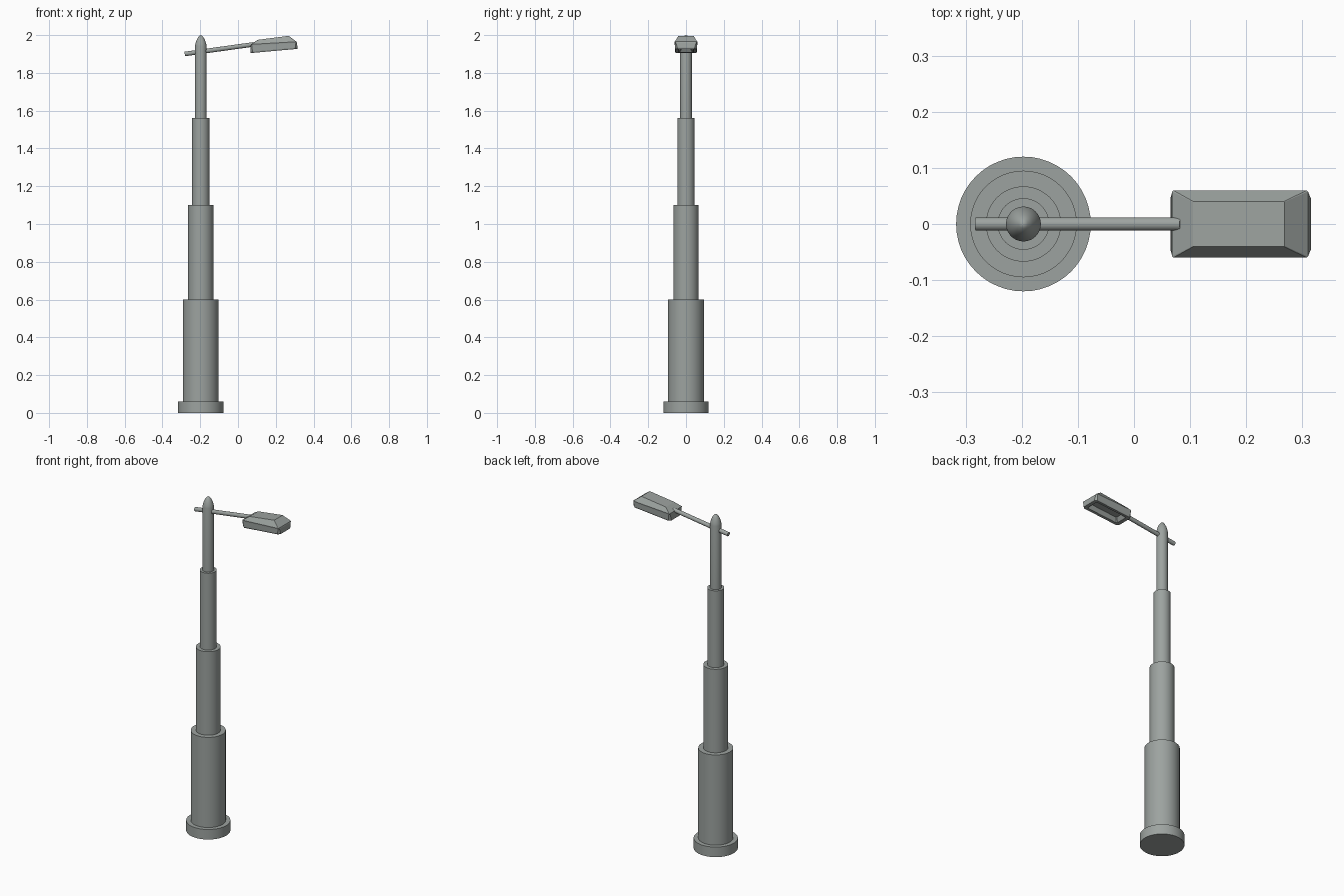
import bpy, bmesh, math
from mathutils import Vector

if "Cube" in bpy.data.objects:
    bpy.data.objects.remove(bpy.data.objects["Cube"])

POLE_X = -0.197

# Dark painted metal
metal = bpy.data.materials.new("dark_grey_metal")
metal.diffuse_color = (0.335, 0.365, 0.35, 1)
metal.use_nodes = True
metal.node_tree.nodes["Principled BSDF"].inputs["Base Color"].default_value = metal.diffuse_color


def finish(name, bm, smooth=True):
    bmesh.ops.recalc_face_normals(bm, faces=bm.faces)
    me = bpy.data.meshes.new(name)
    bm.to_mesh(me)
    bm.free()
    me.materials.append(metal)
    ob = bpy.data.objects.new(name, me)
    bpy.context.collection.objects.link(ob)
    if smooth:
        bpy.ops.object.select_all(action='DESELECT')
        ob.select_set(True)
        bpy.context.view_layer.objects.active = ob
        bpy.ops.object.shade_smooth_by_angle(angle=math.radians(35))
    return ob


def lathe(name, profile, steps=48):
    """Closed solid of revolution about the pole axis."""
    bm = bmesh.new()
    vs = [bm.verts.new((POLE_X + r, 0, z)) for r, z in profile]
    edges = [bm.edges.new(p) for p in zip(vs, vs[1:])]
    bmesh.ops.spin(bm, geom=vs + edges, cent=(POLE_X, 0, 0), axis=(0, 0, 1),
                   angle=2 * math.pi, steps=steps, use_merge=True)
    bmesh.ops.remove_doubles(bm, verts=bm.verts, dist=1e-5)
    return finish(name, bm)


# Base and telescoping pole sections
sections = [("base_plate", 0.12, 0, 0.06), ("lower_pole", 0.095, 0.06, 0.60),
            ("middle_pole", 0.067, 0.60, 1.10), ("upper_pole", 0.046, 1.10, 1.56)]
for name, r, z0, z1 in sections:
    lathe(name, [(0, z0), (r, z0), (r, z1), (0, z1)])

# Thin top section with pointed dome
lathe("top_pole", [(0, 1.56), (0.031, 1.56), (0.031, 1.94), (0.029, 1.952), (0.024, 1.969),
                   (0.017, 1.984), (0.008, 1.996), (0, 2.0)])

# Slanted arm passing through the pole
a, b = Vector((-0.282, 0, 1.90)), Vector((0.083, 0, 1.951))
bpy.ops.mesh.primitive_cylinder_add(vertices=24, radius=0.012, depth=(b - a).length,
                                    location=(a + b) / 2)
arm = bpy.context.object
arm.name = "lamp_arm"
arm.data.materials.append(metal)
arm.rotation_mode = 'QUATERNION'
arm.rotation_quaternion = (b - a).to_track_quat('Z', 'Y')
bpy.ops.object.shade_smooth_by_angle(angle=math.radians(35))


def ring(bm, x0, x1, y, z0, z1, c):
    """Chamfered rectangle, sloping from z0 at x0 to z1 at x1."""
    pts = [(x0 + c, -y), (x1 - c, -y), (x1, -y + c), (x1, y - c),
           (x1 - c, y), (x0 + c, y), (x0, y - c), (x0, -y + c)]
    return [bm.verts.new((px, py, z0 + (z1 - z0) * (px - x0) / (x1 - x0))) for px, py in pts]


# Lamp head: roof, flange, skirt, rim, then the recess and its lens panel
bm = bmesh.new()
rings = [ring(bm, *r) for r in (
    (0.105, 0.268, 0.040, 1.975, 1.996, 0.001),
    (0.068, 0.310, 0.060, 1.951, 1.965, 0.002),
    (0.067, 0.312, 0.059, 1.943, 1.959, 0.006),
    (0.065, 0.315, 0.058, 1.912, 1.934, 0.012),
    (0.068, 0.314, 0.055, 1.905, 1.927, 0.012),
    (0.088, 0.294, 0.039, 1.908, 1.926, 0.006),
    (0.102, 0.280, 0.026, 1.932, 1.948, 0.004))]
for lo, hi in zip(rings, rings[1:]):
    for i in range(8):
        j = (i + 1) % 8
        bm.faces.new((lo[i], lo[j], hi[j], hi[i]))
bm.faces.new(rings[0])
bm.faces.new(rings[-1])
finish("lamp_head", bm, smooth=False)
